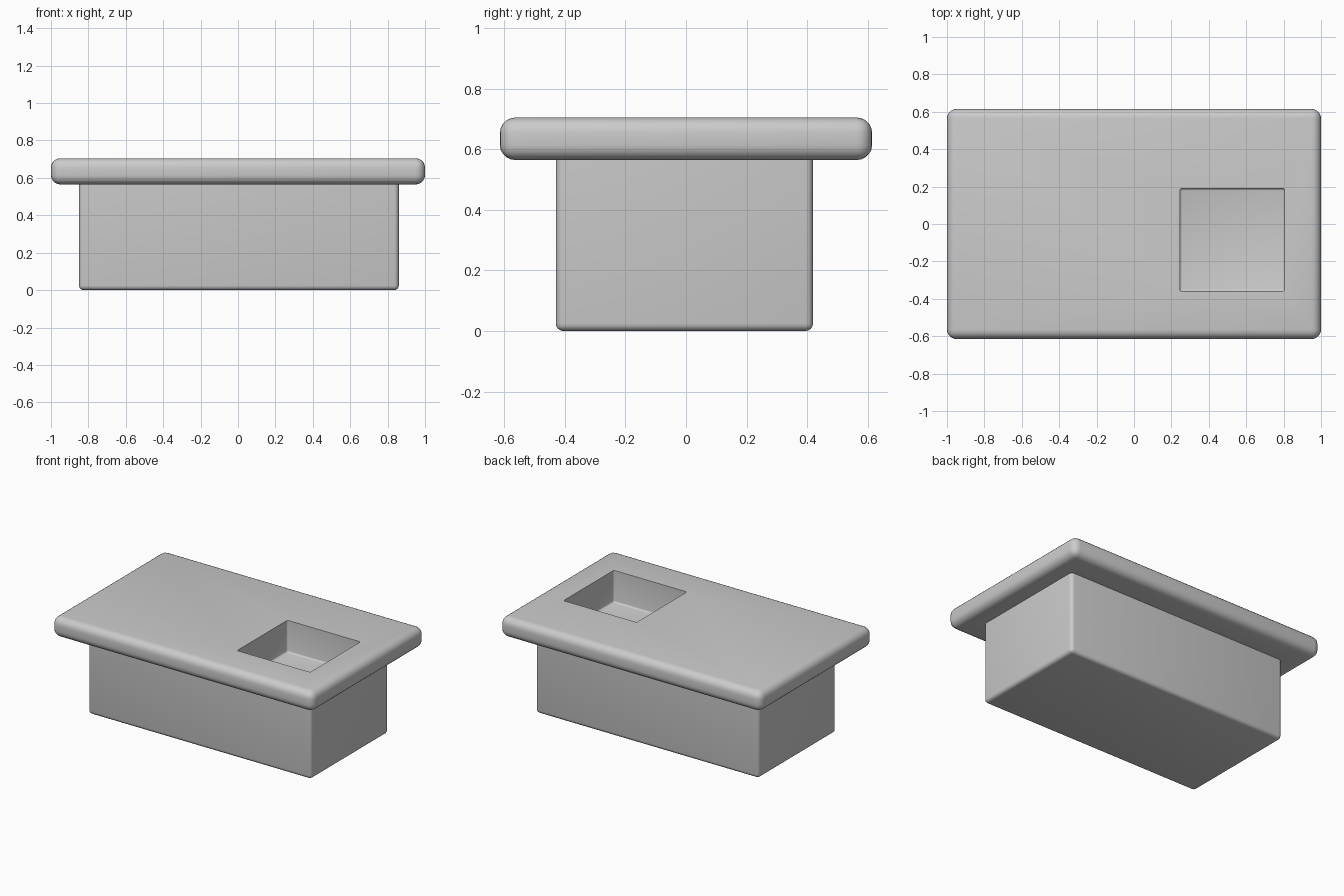
import bpy

if "Cube" in bpy.data.objects:
    bpy.data.objects.remove(bpy.data.objects["Cube"])


def block(name, lo, hi, radius, segments):
    """Rounded box spanning two opposite corners."""
    bpy.ops.mesh.primitive_cube_add(size=1, location=[(a + b) / 2 for a, b in zip(lo, hi)])
    ob = bpy.context.object
    ob.name = name
    ob.scale = [b - a for a, b in zip(lo, hi)]
    bpy.ops.object.transform_apply(location=False, rotation=False, scale=True)
    mod = ob.modifiers.new("round", 'BEVEL')
    mod.width = radius
    mod.segments = segments
    bpy.ops.object.modifier_apply(modifier=mod.name)
    return ob


def combine(target, other, operation):
    """Apply a boolean and discard the helper object."""
    other.hide_render = True
    mod = target.modifiers.new("combine", 'BOOLEAN')
    mod.operation = operation
    mod.solver = 'EXACT'
    mod.object = other
    bpy.context.view_layer.objects.active = target
    bpy.ops.object.modifier_apply(modifier=mod.name)
    bpy.data.objects.remove(other, do_unlink=True)


# Overhanging counter slab
counter = block("counter_with_base", (-1, -0.615, 0.565), (1, 0.615, 0.705), 0.05, 5)

# Cabinet base, sunk slightly into the slab
base = block("base", (-0.85, -0.43, 0), (0.86, 0.42, 0.63), 0.025, 4)
combine(counter, base, 'UNION')

# Square basin, cut through the slab into the base
basin = block("basin_cutter", (0.245, -0.36, 0.485), (0.805, 0.19, 0.80), 0.012, 3)
combine(counter, basin, 'DIFFERENCE')

# Smooth rounded edges
bpy.ops.object.select_all(action='DESELECT')
counter.select_set(True)
bpy.context.view_layer.objects.active = counter
bpy.ops.object.shade_smooth_by_angle()
